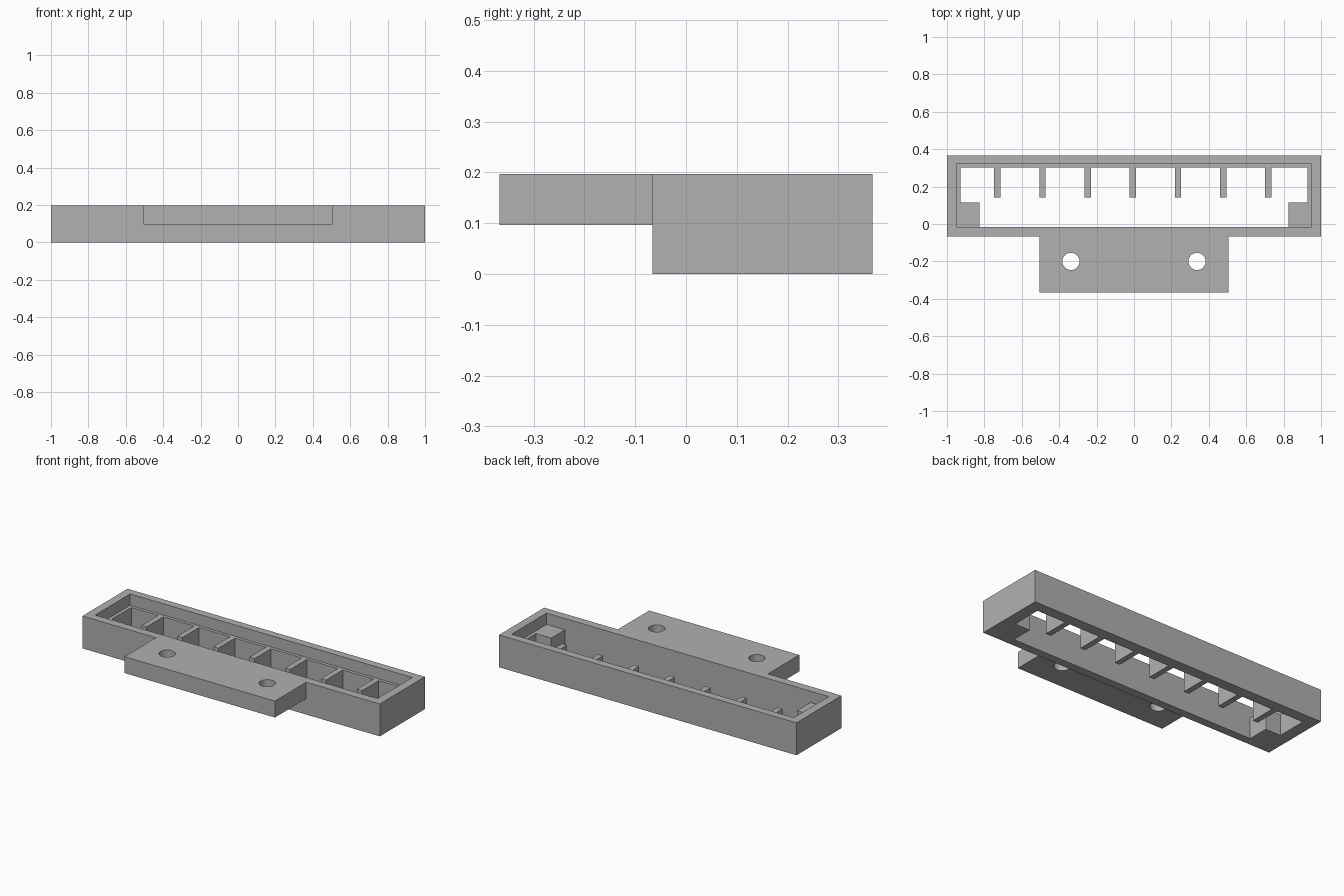
import bpy, bmesh, math

cube = bpy.data.objects.get("Cube")
if cube:
    bpy.data.objects.remove(cube, do_unlink=True)

grey = bpy.data.materials.new("plain_grey")
grey.use_nodes = True
colour = (0.44, 0.44, 0.44, 1)
grey.diffuse_color = colour
grey.node_tree.nodes["Principled BSDF"].inputs["Base Color"].default_value = colour

HEIGHT, LEDGE, TAB_Z = 0.197, 0.128, 0.097
BACK, FRONT, TAB_FRONT = 0.367, -0.066, -0.367
INNER_FRONT, OPEN_BACK = -0.016, 0.301
OPEN_X = 0.928


def prism(name, outline, z0, z1):
    """Extrude a flat outline from z0 to z1."""
    bm = bmesh.new()
    face = bm.faces.new([bm.verts.new((x, y, z0)) for x, y in outline])
    grown = bmesh.ops.extrude_face_region(bm, geom=[face])["geom"]
    tops = [v for v in grown if isinstance(v, bmesh.types.BMVert)]
    bmesh.ops.translate(bm, verts=tops, vec=(0, 0, z1 - z0))
    bmesh.ops.recalc_face_normals(bm, faces=bm.faces)
    mesh = bpy.data.meshes.new(name)
    bm.to_mesh(mesh)
    bm.free()
    mesh.materials.append(grey)
    obj = bpy.data.objects.new(name, mesh)
    bpy.context.collection.objects.link(obj)
    return obj


def rect(x, y0, y1):
    return [(-x, y0), (x, y0), (x, y1), (-x, y1)]


def circle(cx, cy, r, n=32):
    return [(cx + r * math.cos(math.tau * i / n), cy + r * math.sin(math.tau * i / n))
            for i in range(n)]


# Tray body, with the mounting tab overlapping its front wall
tray = prism("tray_with_mounting_tab", rect(1, FRONT, BACK), 0, HEIGHT)
tab = prism("mounting_tab", rect(0.505, TAB_FRONT, -0.04), TAB_Z, HEIGHT)

# Shallow upper recess that leaves a narrow ledge
recess = prism("recess_cutter", rect(0.949, INNER_FRONT, 0.32), LEDGE, 0.3)

# Through opening: its outline leaves the two corner blocks and the row of ribs
block_x, block_y, rib_tip, half_rib = 0.826, 0.115, 0.141, 0.017
outline = [(-block_x, INNER_FRONT), (block_x, INNER_FRONT), (block_x, block_y),
           (OPEN_X, block_y), (OPEN_X, OPEN_BACK)]
for i in range(3, -4, -1):
    x = i * 0.2415 - 0.006
    outline += [(x + half_rib, OPEN_BACK), (x + half_rib, rib_tip),
                (x - half_rib, rib_tip), (x - half_rib, OPEN_BACK)]
outline += [(-OPEN_X, OPEN_BACK), (-OPEN_X, block_y), (-block_x, block_y)]
opening = prism("opening_cutter", outline, -0.1, LEDGE + 0.02)

# Screw holes in the tab
holes = [prism("hole_cutter", circle(s * 0.337, -0.2, 0.046), 0, 0.3) for s in (-1, 1)]

# Combine everything and bake the result
tools = [(tab, "UNION")] + [(c, "DIFFERENCE") for c in [recess, opening] + holes]
for tool, operation in tools:
    mod = tray.modifiers.new(tool.name, "BOOLEAN")
    mod.object, mod.operation, mod.solver = tool, operation, "EXACT"
    tool.hide_render = True
bpy.context.view_layer.update()
evaluated = tray.evaluated_get(bpy.context.evaluated_depsgraph_get())
result = bpy.data.meshes.new_from_object(evaluated)
tray.modifiers.clear()
tray.data = result
for tool, _ in tools:
    bpy.data.objects.remove(tool, do_unlink=True)

# Smooth the hole walls, keep all other edges sharp
bpy.ops.object.select_all(action="DESELECT")
tray.select_set(True)
bpy.context.view_layer.objects.active = tray
bpy.ops.object.shade_smooth_by_angle(angle=math.radians(30))
